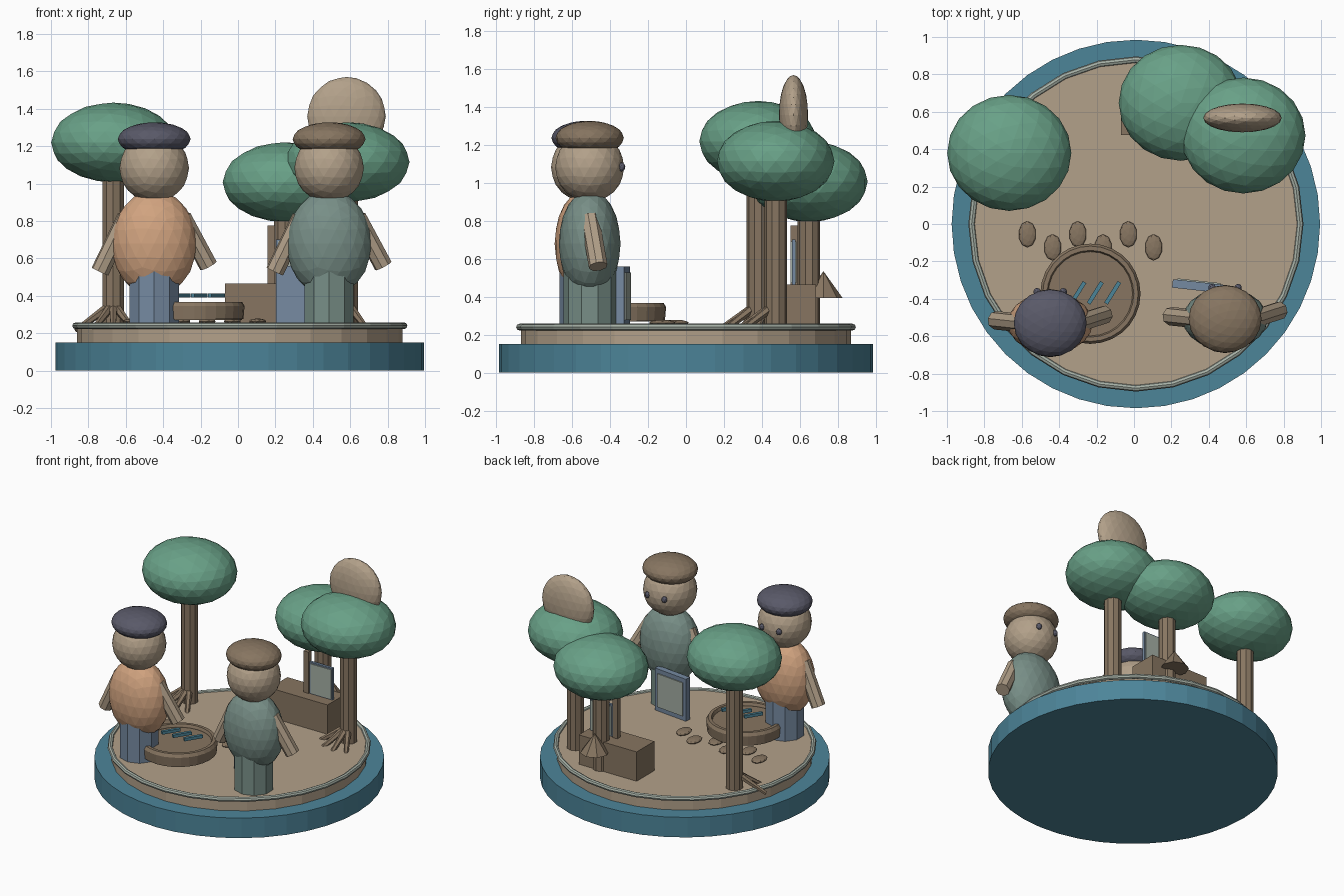
import bpy, bmesh, math
from mathutils import Vector, Matrix

if "Cube" in bpy.data.objects:
    bpy.data.objects.remove(bpy.data.objects["Cube"])


def material(name, rgb):
    lin = [c / 12.92 if c <= 0.04045 else ((c + 0.055) / 1.055) ** 2.4 for c in rgb]
    m = bpy.data.materials.new(name)
    m.diffuse_color = (*lin, 1)
    m.use_nodes = True
    m.node_tree.nodes["Principled BSDF"].inputs["Base Color"].default_value = m.diffuse_color
    return m


TEAL = material("teal", (0.30, 0.52, 0.60))
SAND = material("sand", (0.70, 0.63, 0.54))
GREEN = material("leaf green", (0.41, 0.63, 0.53))
ORANGE = material("orange cloth", (0.82, 0.64, 0.50))
BROWN = material("wood brown", (0.53, 0.46, 0.38))
SAGE = material("sage cloth", (0.47, 0.56, 0.53))
DARK = material("dark slate", (0.35, 0.35, 0.41))
BLUE = material("blue grey", (0.46, 0.54, 0.63))
PALE = material("pale grey", (0.65, 0.69, 0.65))


def finish(bm, name, mat):
    bmesh.ops.recalc_face_normals(bm, faces=bm.faces)
    me = bpy.data.meshes.new(name)
    bm.to_mesh(me)
    bm.free()
    me.materials.append(mat)
    ob = bpy.data.objects.new(name, me)
    bpy.context.collection.objects.link(ob)
    return ob


def ball(name, mat, loc, size, sub=3):
    bm = bmesh.new()
    bmesh.ops.create_icosphere(bm, subdivisions=sub, radius=1,
                               matrix=Matrix.LocRotScale(Vector(loc), None, Vector(size)))
    return finish(bm, name, mat)


def rod(name, mat, a, b, r1, r2=None, sides=10):
    """Cylinder or cone from point a to point b."""
    a, b = Vector(a), Vector(b)
    d = b - a
    rot = Vector((0, 0, 1)).rotation_difference(d)
    bm = bmesh.new()
    bmesh.ops.create_cone(bm, cap_ends=True, segments=sides, radius1=r1,
                          radius2=r1 if r2 is None else r2, depth=d.length,
                          matrix=Matrix.LocRotScale((a + b) / 2, rot, None))
    return finish(bm, name, mat)


def box(name, mat, loc, size, turn=0):
    bm = bmesh.new()
    bmesh.ops.create_cube(bm, size=1, matrix=Matrix.Translation(loc)
                          @ Matrix.Rotation(turn, 4, 'Z') @ Matrix.Diagonal((*size, 1)))
    return finish(bm, name, mat)


def lathe(name, mat, loc, profile, sides):
    """Closed ring swept around z from (radius, z) points."""
    bm = bmesh.new()
    rings = []
    for i in range(sides):
        t = 2 * math.pi * i / sides
        rings.append([bm.verts.new((loc[0] + r * math.cos(t), loc[1] + r * math.sin(t), loc[2] + z))
                      for r, z in profile])
    n = len(profile)
    for i in range(sides):
        p, q = rings[i], rings[(i + 1) % sides]
        for j in range(n):
            bm.faces.new((p[j], q[j], q[(j + 1) % n], p[(j + 1) % n]))
    return finish(bm, name, mat)


def circle(major, minor, n):
    return [(major + minor * math.cos(2 * math.pi * i / n),
             minor * math.sin(2 * math.pi * i / n)) for i in range(n)]


# Round plinth, ground slab and its rim
CX = 0.01
rod("plinth", TEAL, (CX, 0, 0), (CX, 0, 0.15), 0.985, sides=40)
rod("ground", SAND, (CX, 0, 0.15), (CX, 0, 0.245), 0.87, sides=28)
lathe("ground_rim", PALE, (CX, 0, 0.24), circle(0.878, 0.018, 8), 28)


# Trees: trunk, crown and splayed roots
def tree(x, y, top, roots):
    rod("tree_trunk", BROWN, (x, y, 0.24), (x, y, top - 0.1), 0.06)
    ball("tree_crown", GREEN, (x, y, top), (0.332, 0.31, 0.213))
    for deg in roots:
        t = math.radians(deg)
        u = Vector((math.cos(t), math.sin(t), 0))
        base = Vector((x, y, 0))
        rod("tree_root", BROWN, base + u * 0.03 + Vector((0, 0, 0.34)),
            base + u * 0.22 + Vector((0, 0, 0.215)), 0.024, 0.014, 6)


tree(-0.667, 0.38, 1.22, (205, 240, 270, 300))
tree(0.585, 0.473, 1.115, (205, 240, 270, 300))
tree(0.25, 0.648, 1.008, ())

# Pale disc hanging above the right tree
ball("sky_disc", SAND, (0.58, 0.567, 1.36), (0.21, 0.077, 0.21))


# Two figures, both facing +y
def figure(x, y, coat, legs, hat):
    rod("figure_legs", legs, (x, y, 0.245), (x, y, 0.55), 0.138)
    ball("figure_body", coat, (x, y, 0.68), (0.227, 0.163, 0.285))
    ball("figure_head", SAND, (x, y, 1.083), (0.186, 0.182, 0.183))
    ball("figure_hat", hat, (x, y, 1.238), (0.195, 0.18, 0.09))
    for s in (-1, 1):
        fwd = 0.045 if s > 0 else 0.015
        low = 0.56 if s > 0 else 0.53
        rod("figure_arm", SAND, (x + s * 0.15, y, 0.82), (x + s * 0.29, y + fwd, low), 0.05, sides=8)
        ball("figure_eye", DARK, (x + s * 0.07, y + 0.168, 1.085), (0.02, 0.02, 0.024), 2)


figure(-0.448, -0.53, ORANGE, BLUE, DARK)
figure(0.487, -0.508, SAGE, SAGE, BROWN)

# Round basin with three slats floating over it
PX, PY = -0.233, -0.373
rod("basin", BROWN, (PX, PY, 0.27), (PX, PY, 0.345), 0.255, sides=28)
lathe("basin_wall", BROWN, (PX, PY, 0),
      [(0.225, 0.28), (0.262, 0.275), (0.268, 0.345), (0.255, 0.368), (0.232, 0.368), (0.225, 0.35)], 28)
for i in range(3):
    box("basin_slat", TEAL, (-0.30 + 0.093 * i, -0.368, 0.402), (0.135, 0.022, 0.022), math.radians(58))

# Stepping stones in a zigzag
for i in range(6):
    ball("stepping_stone", BROWN, (-0.57 + 0.135 * i, -0.055 - 0.07 * (i % 2), 0.263),
         (0.047, 0.07, 0.016), 2)

# Leaning board with a pale face towards +y
TURN = -0.11
box("board", BLUE, (0.345, -0.333, 0.403), (0.28, 0.045, 0.315), TURN)
back = Matrix.Rotation(TURN, 3, 'Z') @ Vector((0, 0.025, 0))
box("board_face", PALE, Vector((0.345, -0.333, 0.403)) + back, (0.23, 0.009, 0.25), TURN)

# Chest with post and upright panel
box("chest", BROWN, (0.17, 0.58, 0.355), (0.48, 0.21, 0.22))
box("chest_post", BROWN, (0.178, 0.57, 0.615), (0.04, 0.036, 0.32))
box("chest_panel", BLUE, (0.298, 0.568, 0.582), (0.19, 0.02, 0.24))
for s in (-1, 1):
    box("chest_panel_face", PALE, (0.298, 0.568 + s * 0.012, 0.582), (0.17, 0.008, 0.22))

# Small cone behind the rear tree
rod("cone", BROWN, (0.25, 0.725, 0.395), (0.25, 0.725, 0.535), 0.1, 0.0, 8)
